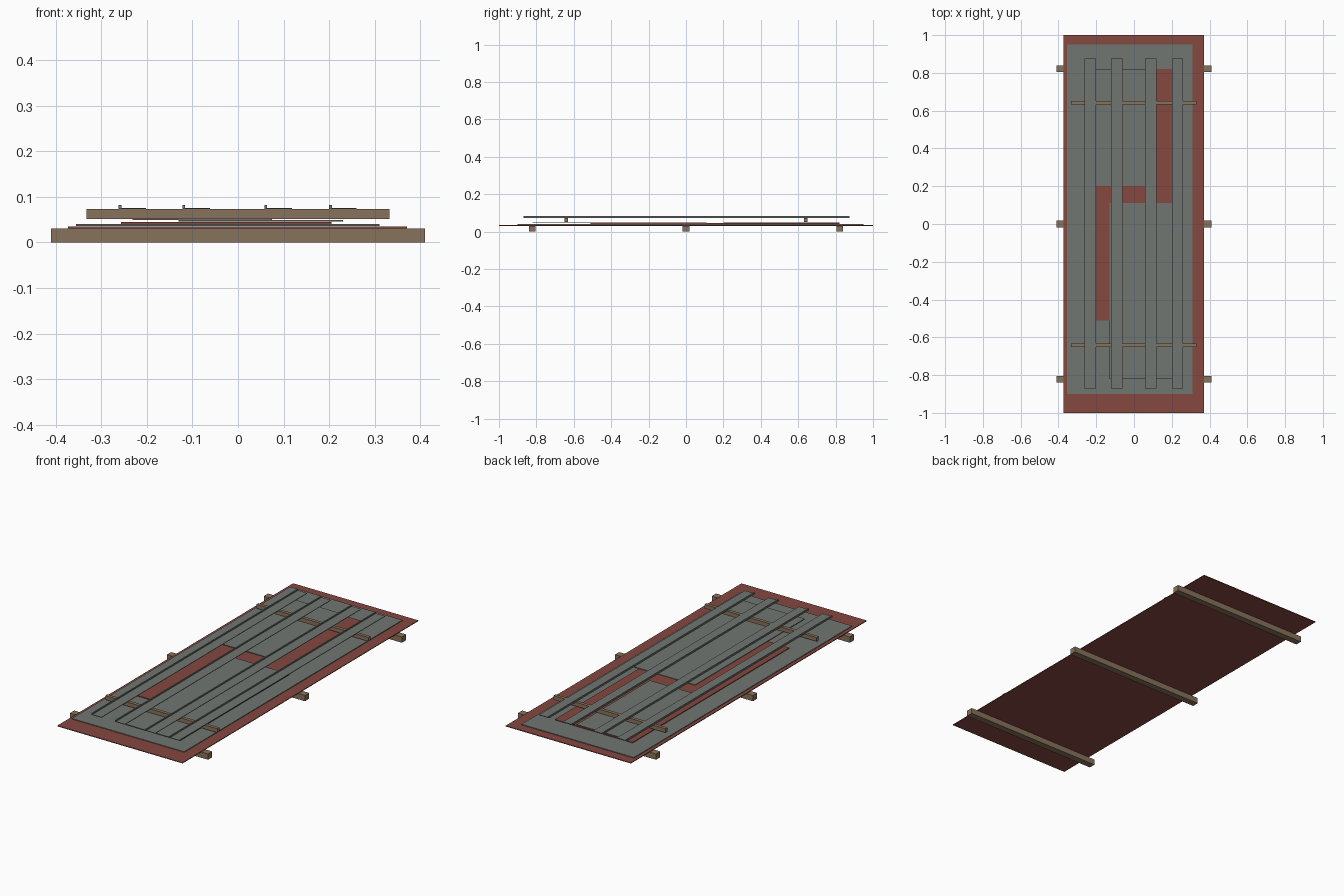
import bpy

if "Cube" in bpy.data.objects:
    bpy.data.objects.remove(bpy.data.objects["Cube"])

def material(name, rgb):
    m = bpy.data.materials.new(name)
    m.diffuse_color = (*rgb, 1)
    m.use_nodes = True
    m.node_tree.nodes["Principled BSDF"].inputs["Base Color"].default_value = m.diffuse_color
    return m

GREY = material("steel_grey", (0.165, 0.18, 0.165))
RED = material("rust_red", (0.235, 0.065, 0.05))
WOOD = material("weathered_wood", (0.245, 0.17, 0.105))

def add_mesh(name, verts, faces, mat):
    me = bpy.data.meshes.new(name)
    me.from_pydata(verts, [], faces)
    me.materials.append(mat)
    ob = bpy.data.objects.new(name, me)
    bpy.context.collection.objects.link(ob)
    return ob

def extrude_y(name, profile, y0, y1, mat):
    """Sweep an x-z profile (counter-clockwise seen from the front) along y."""
    n = len(profile)
    verts = [(x, y, z) for y in (y0, y1) for x, z in profile]
    faces = [tuple(range(n)), tuple(range(2 * n - 1, n - 1, -1))]
    faces += [(i, i + n, (i + 1) % n + n, (i + 1) % n) for i in range(n)]
    return add_mesh(name, verts, faces, mat)

def box(name, x0, x1, y0, y1, z0, z1, mat):
    return extrude_y(name, [(x0, z0), (x1, z0), (x1, z1), (x0, z1)], y0, y1, mat)

# Timber bearers on the ground
for i, y in enumerate((-0.822, 0, 0.822)):
    box(f"bearer_{i + 1}", -0.41, 0.41, y - 0.018, y + 0.018, 0, 0.031, WOOD)

# Stacked, slightly misaligned sheets: x range, y range, z range
box("base_sheet", -0.373, 0.371, -1, 1, 0.031, 0.035, RED)
box("large_sheet", -0.356, 0.311, -0.90, 0.95, 0.036, 0.040, GREY)
box("middle_sheet", -0.257, 0.205, -0.51, 0.82, 0.041, 0.045, RED)
box("front_offcut", -0.131, 0.23, -0.82, 0.11, 0.046, 0.049, GREY)
box("rear_offcut", -0.232, 0.075, 0.20, 0.82, 0.049, 0.052, GREY)

# Timber spacers above the sheets
for name, y in (("front_spacer", -0.641), ("rear_spacer", 0.641)):
    box(name, -0.333, 0.332, y - 0.009, y + 0.009, 0.052, 0.073, WOOD)

# Steel angle bars along the top
t = 0.003
for i, x in enumerate((-0.262, -0.122, 0.058, 0.2)):
    profile = [(x, 0.073), (x + 0.06, 0.073), (x + 0.06, 0.073 + t),
               (x + 0.006, 0.073 + t), (x + 0.006, 0.082), (x, 0.082)]
    extrude_y(f"angle_bar_{i + 1}", profile, -0.87, 0.875, GREY)
